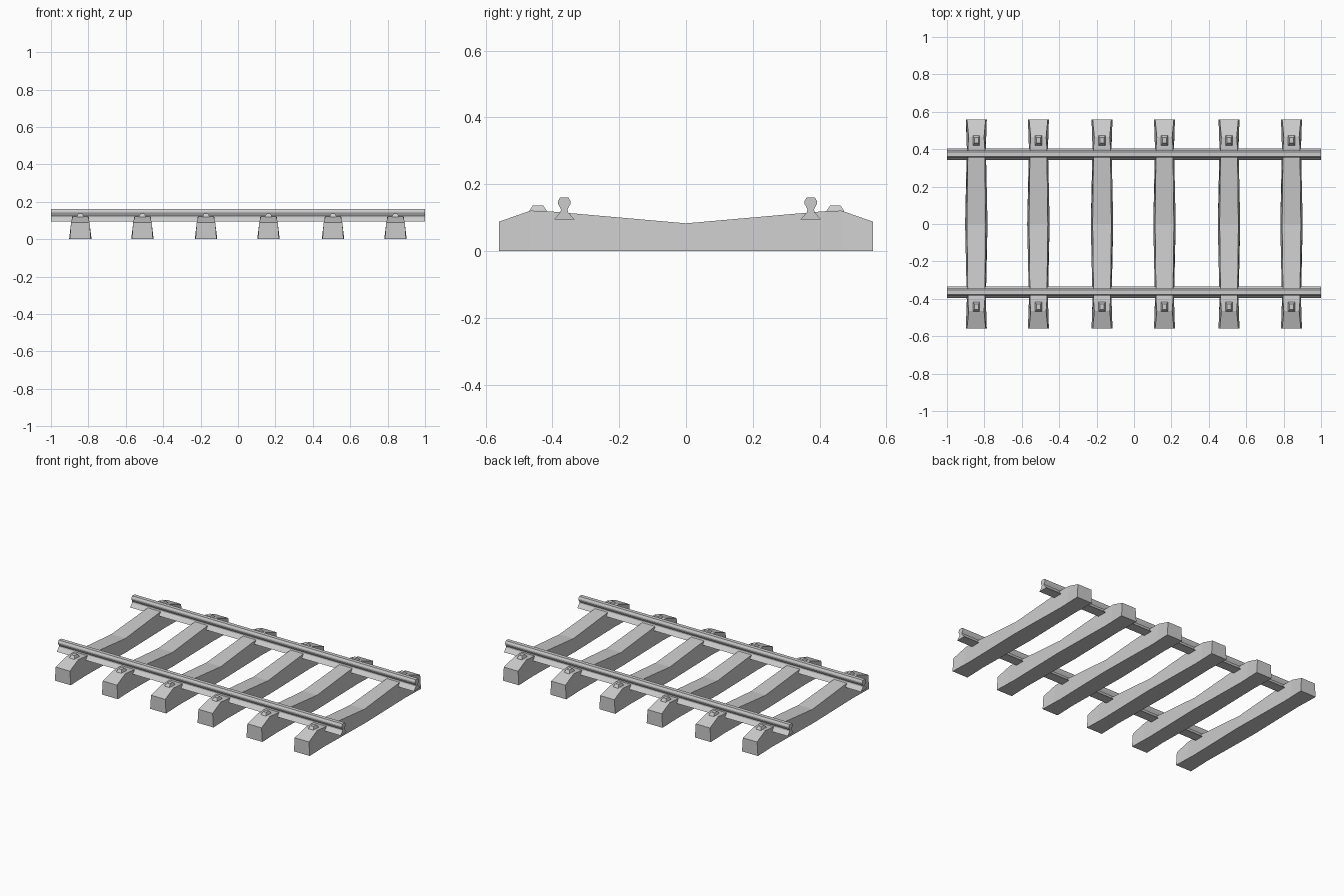
import bpy

if "Cube" in bpy.data.objects:
    bpy.data.objects.remove(bpy.data.objects["Cube"])

SLEEPER_X = [-0.843, -0.511, -0.171, 0.163, 0.508, 0.842]


def make(name, verts, faces):
    me = bpy.data.meshes.new(name)
    me.from_pydata(verts, [], faces)
    me.update()
    ob = bpy.data.objects.new(name, me)
    bpy.context.collection.objects.link(ob)
    return ob


def loft(name, rings):
    """Skin equal-sized rings and cap both ends."""
    n = len(rings[0])
    verts = [v for r in rings for v in r]
    faces = [(i * n + j, i * n + (j + 1) % n, (i + 1) * n + (j + 1) % n, (i + 1) * n + j)
             for i in range(len(rings) - 1) for j in range(n)]
    faces += [tuple(reversed(range(n))), tuple(range(len(verts) - n, len(verts)))]
    return make(name, verts, faces)


# rails: half profile (offset, z) mirrored, swept along x
half = [(0.031, 0.094), (0.011, 0.117), (0.010, 0.125), (0.019, 0.142),
        (0.019, 0.149), (0.012, 0.161)]
for side, yc in (("front", -0.3645), ("back", 0.3735)):
    prof = [(yc + o, z) for o, z in half] + [(yc - o, z) for o, z in reversed(half)]
    loft(side + "_rail", [[(x, y, z) for y, z in prof] for x in (-1, 1)])

# sleepers: sections (y, bottom half width, top half width, top z), mirrored in y
sect = [(0.0, 0.060, 0.050, 0.083), (0.41, 0.051, 0.045, 0.119),
        (0.465, 0.053, 0.041, 0.121), (0.56, 0.056, 0.050, 0.088)]
sect = [(-y, b, t, z) for y, b, t, z in reversed(sect[1:])] + sect

for i, x in enumerate(SLEEPER_X):
    loft(f"sleeper_{i + 1}",
         [[(x - b, y, 0), (x - t, y, z), (x + t, y, z), (x + b, y, 0)]
          for y, b, t, z in sect])
    # rail clips: tapered blocks just outside each rail
    for side, yc in (("front", -0.443), ("back", 0.447)):
        loft(f"{side}_clip_{i + 1}",
             [[(x - w, yc - d, z), (x + w, yc - d, z), (x + w, yc + d, z), (x - w, yc + d, z)]
              for w, d, z in ((0.018, 0.027, 0.108), (0.018, 0.026, 0.121), (0.011, 0.015, 0.137))])

# consistent outward normals
import bmesh
for ob in bpy.data.objects:
    bm = bmesh.new()
    bm.from_mesh(ob.data)
    bmesh.ops.recalc_face_normals(bm, faces=bm.faces)
    bm.to_mesh(ob.data)
    bm.free()
